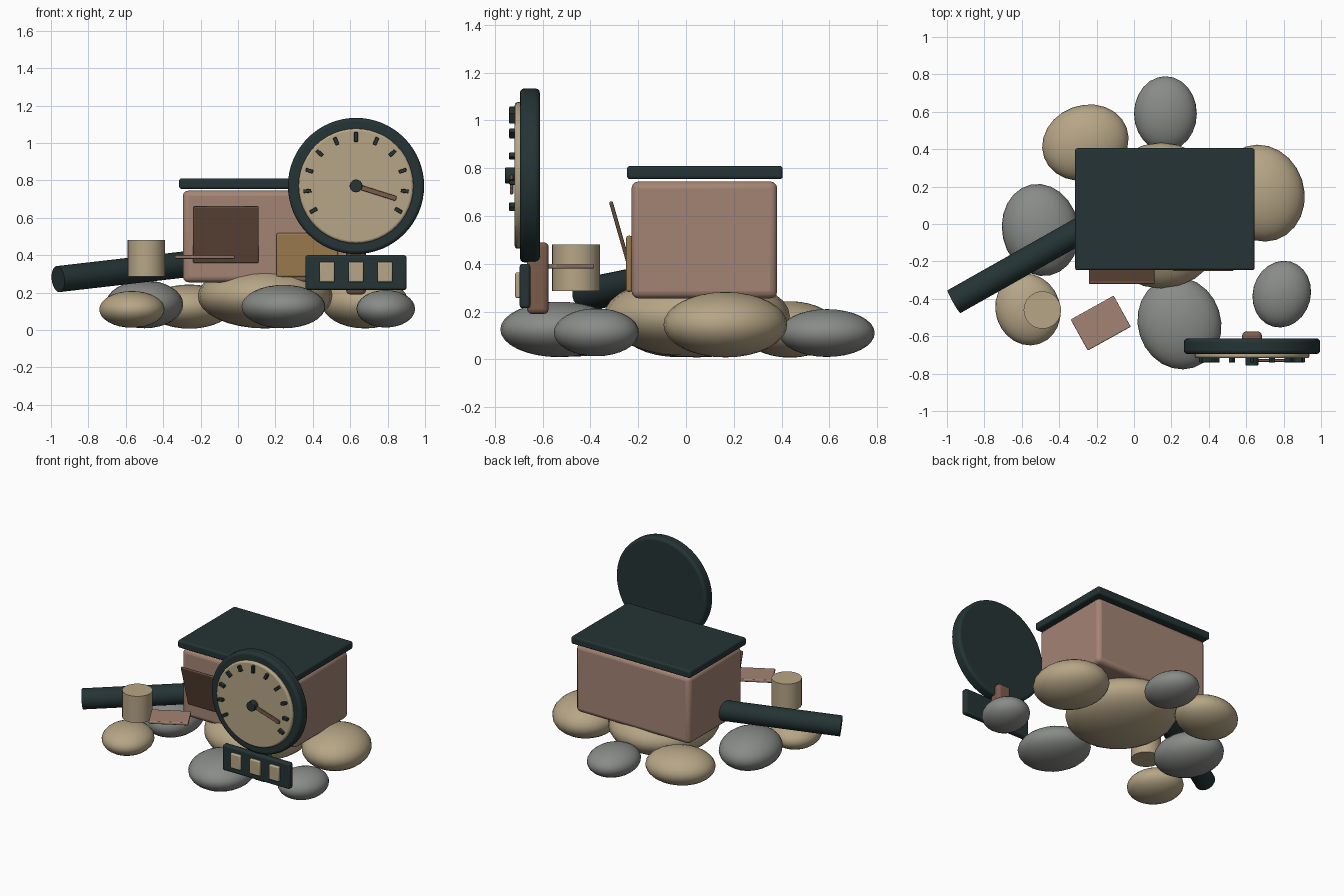
import bpy, bmesh, math
from mathutils import Vector

cube = bpy.data.objects.get("Cube")
if cube:
    bpy.data.objects.remove(cube, do_unlink=True)


def material(name, rgb):
    m = bpy.data.materials.new(name)
    m.use_nodes = True
    colour = (*rgb, 1)
    m.diffuse_color = colour
    bsdf = next(n for n in m.node_tree.nodes if n.type == 'BSDF_PRINCIPLED')
    bsdf.inputs["Base Color"].default_value = colour
    return m


SAND = material("sand", (.47, .38, .24))
GREY = material("stone grey", (.25, .26, .245))
DARK = material("dark teal", (.018, .034, .035))
CLAY = material("clay pink", (.37, .23, .175))
BROWN = material("wood brown", (.2, .107, .07))
DEEP = material("dark brown", (.127, .069, .045))
GOLD = material("ochre", (.32, .19, .075))


def finish(name, mat, bevel=0, segments=3):
    ob = bpy.context.object
    ob.name = name
    bpy.ops.object.transform_apply(location=False, rotation=False, scale=True)
    ob.data.materials.append(mat)
    if bevel:
        mod = ob.modifiers.new("Rounded edges", 'BEVEL')
        mod.width = bevel
        mod.segments = segments
        mod.limit_method = 'ANGLE'
    bpy.ops.object.shade_smooth_by_angle(angle=math.radians(40))
    return ob


def box(name, mat, centre, size, bevel=0, rot=(0, 0, 0), segments=3):
    bpy.ops.mesh.primitive_cube_add(size=1, location=centre,
                                    rotation=[math.radians(a) for a in rot])
    bpy.context.object.scale = size
    return finish(name, mat, bevel, segments)


def rod(name, mat, start, end, radius, bevel=0, sides=32):
    a, b = Vector(start), Vector(end)
    d = b - a
    bpy.ops.mesh.primitive_cylinder_add(vertices=sides, radius=radius, depth=d.length,
                                        location=(a + b) / 2,
                                        rotation=d.to_track_quat('Z', 'Y').to_euler())
    return finish(name, mat, bevel)


def stone(name, mat, centre, radii, turn=0):
    bpy.ops.mesh.primitive_uv_sphere_add(segments=24, ring_count=16, radius=1,
                                         location=centre,
                                         rotation=(0, 0, math.radians(turn)))
    bpy.context.object.scale = radii
    return finish(name, mat)


# Ring of boulders around a large base boulder
stone("base_boulder", SAND, (.145, .045, .18), (.36, .39, .172))
stone("back_right_boulder", SAND, (-.26, .435, .125), (.235, .2, .118), 20)
stone("back_boulder", GREY, (.168, .59, .11), (.168, .2, .1))
stone("left_boulder", SAND, (.68, .165, .145), (.23, .262, .137), 18)
stone("front_left_boulder", GREY, (.79, -.375, .113), (.155, .18, .1), -15)
stone("front_boulder", GREY, (.243, -.53, .125), (.222, .25, .116), 18)
stone("front_right_boulder", SAND, (-.567, -.457, .11), (.173, .194, .098), 18)
stone("right_boulder", GREY, (-.5, -.032, .137), (.205, .248, .128), 12)

# Hut body with flat roof
box("hut_body", CLAY, (.165, .077, .5), (.92, .61, .49), .03)
box("roof", DARK, (.165, .079, .782), (.96, .652, .055), .012)

# Front hatch leaning outward and the ochre panel beside it
box("leaning_hatch", DEEP, (-.065, -.272, .51), (.35, .016, .315), .007, (16, 0, 0))
box("ochre_panel", GOLD, (.37, -.238, .4), (.33, .026, .235), .01)

# Drain pipe leaving the right wall
rod("pipe", DARK, (-.962, -.415, .272), (-.2, .015, .36), .07)

# Mug and loose plank
rod("mug", SAND, (-.49, -.46, .285), (-.49, -.46, .48), .1)
box("plank", CLAY, (-.178, -.53, .39), (.263, .19, .02), .006, (0, 0, 29))

# Dial on its post
DX, DZ = .631, .77
box("dial_post", BROWN, (DX, -.62, .34), (.105, .09, .3), .02)
rod("dial_rim", DARK, (DX, -.612, DZ), (DX, -.695, DZ), .364, .018, 64)
rod("dial_face", SAND, (DX, -.68, DZ), (DX, -.717, DZ), .307, .012, 48)
for i in range(11):
    deg = -30 + 24 * i
    a = math.radians(deg)
    box(f"tick_{i + 1}", DARK,
        (DX + .262 * math.cos(a), -.727, DZ + .262 * math.sin(a)),
        (.052 if i == 5 else .042, .026, .02), .003, (0, -deg, 0))
box("needle", BROWN, (DX + .11, -.73, DZ - .035), (.22, .014, .026), .004, (0, 17.5, 0))
rod("needle_hub", DARK, (DX, -.71, DZ), (DX, -.757, DZ), .034, .004)

# Sign board with three plaques
box("sign_board", DARK, (DX, -.674, .307), (.54, .044, .186), .012)
for i in range(3):
    box(f"plaque_{i + 1}", SAND, (DX + (i - 1) * .155, -.7, .31), (.082, .03, .108), .008)
